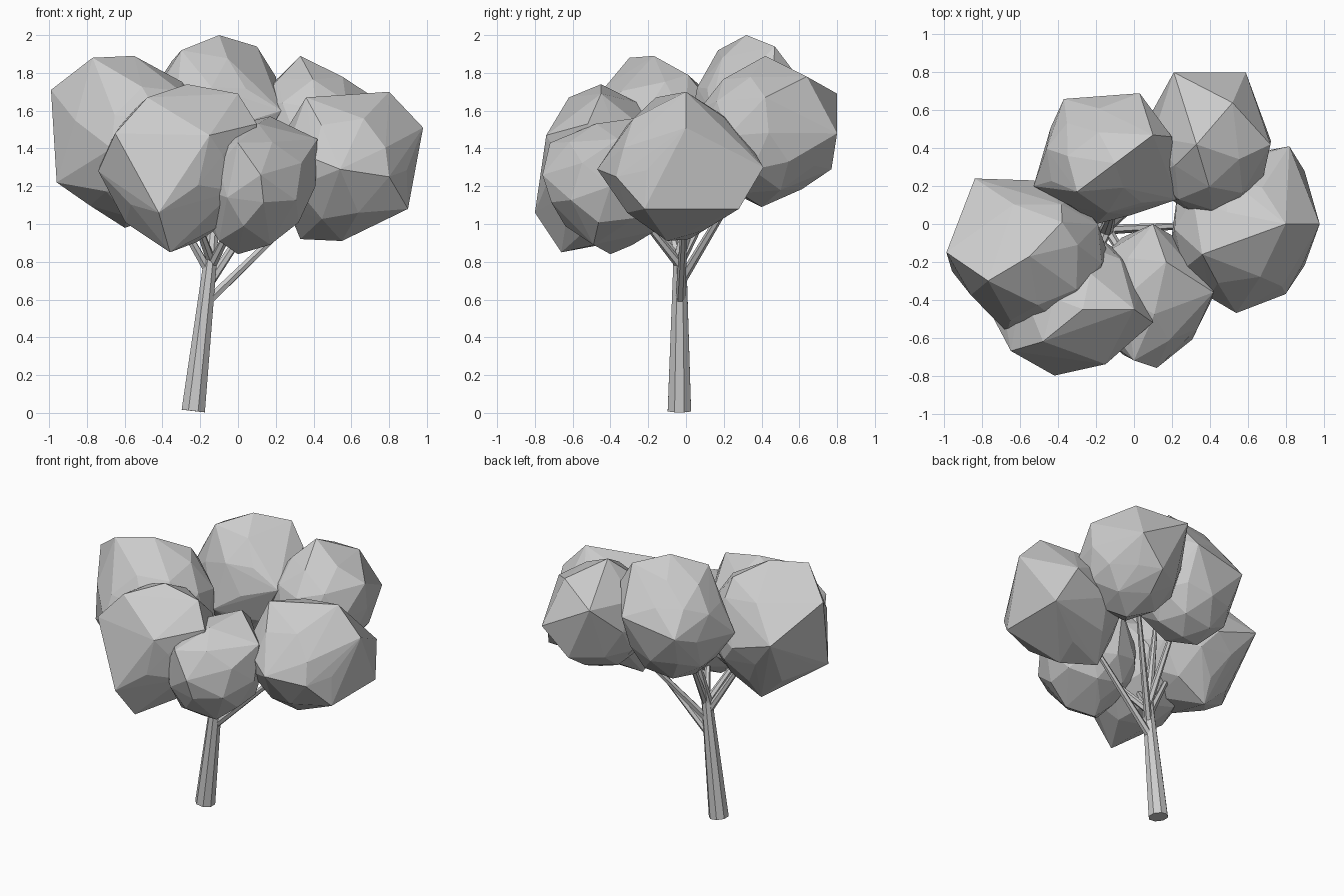
import bpy, bmesh, math, random
from mathutils import Vector, Matrix

if "Cube" in bpy.data.objects:
    bpy.data.objects.remove(bpy.data.objects["Cube"])


def material(name, rgb):
    m = bpy.data.materials.new(name)
    m.diffuse_color = (*rgb, 1.0)
    m.use_nodes = True
    m.node_tree.nodes["Principled BSDF"].inputs["Base Color"].default_value = m.diffuse_color
    return m


GREY = material("plain grey", (0.6, 0.6, 0.6))


def finish(name, bm):
    bmesh.ops.recalc_face_normals(bm, faces=bm.faces)
    me = bpy.data.meshes.new(name)
    bm.to_mesh(me)
    bm.free()
    me.materials.append(GREY)
    ob = bpy.data.objects.new(name, me)
    bpy.context.collection.objects.link(ob)
    return ob


def limb(name, points, radii, sides):
    """Tapered faceted limb: rings across the path, joined and capped."""
    bm = bmesh.new()
    pts = [Vector(p) for p in points]
    rings = []
    for i, p in enumerate(pts):
        d = (pts[min(i + 1, len(pts) - 1)] - pts[max(i - 1, 0)]).normalized()
        if i == 0:
            d = (pts[1] - pts[0]).normalized()
        u = (Vector((1, 0, 0)) - d * d.x).normalized()
        v = d.cross(u)
        ring = []
        for k in range(sides):
            a = 2 * math.pi * (k + 0.5) / sides
            ring.append(bm.verts.new(p + (u * math.cos(a) + v * math.sin(a)) * radii[i]))
        rings.append(ring)
    for lo, hi in zip(rings, rings[1:]):
        for k in range(sides):
            n = (k + 1) % sides
            bm.faces.new((lo[k], lo[n], hi[n], hi[k]))
    bm.faces.new(rings[0][::-1])
    bm.faces.new(rings[-1])
    return finish(name, bm)


def leaf_clump(name, low, high, seed, corners, fill=0.93):
    """Low-poly ball in a box, wrapped together with its main corners."""
    rng = random.Random(seed)
    low, high = Vector(low), Vector(high)
    mid, half = (low + high) / 2, (high - low) / 2
    bm = bmesh.new()
    bmesh.ops.create_icosphere(bm, subdivisions=2, radius=1.0)
    turn = (Matrix.Rotation(rng.uniform(0, 6.28), 3, 'Z')
            @ Matrix.Rotation(rng.uniform(0, 6.28), 3, 'X'))
    cs = [Vector(c) for c in corners]
    for v in list(bm.verts):
        d = turn @ v.co * fill
        v.co = mid + Vector((d.x * half.x, d.y * half.y, d.z * half.z))
        # leave room for clean facets around each main corner
        if any((v.co - c).length < 0.13 for c in cs):
            bm.verts.remove(v)
    for c in cs:
        bm.verts.new(c)
    hull = bmesh.ops.convex_hull(bm, input=bm.verts[:])
    loose = {g for g in hull["geom_interior"] + hull["geom_unused"]
             if isinstance(g, bmesh.types.BMVert)}
    bmesh.ops.delete(bm, geom=list(loose), context='VERTS')
    return finish(name, bm)


# Foliage clumps
leaf_clump("foliage_left", (-0.98, -0.58, 0.98), (-0.10, 0.25, 1.87), 11,
           [(-0.99, -0.15, 1.71), (-0.77, -0.30, 1.88), (-0.55, -0.17, 1.89),
            (-0.38, 0.01, 1.79), (-0.84, 0.24, 1.50), (-0.53, 0.23, 1.40),
            (-0.96, -0.25, 1.22), (-0.67, -0.57, 1.40), (-0.60, 0.00, 0.98)])
leaf_clump("foliage_front", (-0.74, -0.79, 0.86), (0.10, -0.02, 1.72), 12,
           [(-0.42, -0.80, 1.06), (-0.36, -0.66, 0.85), (-0.27, -0.45, 1.74),
            (0.00, -0.45, 1.69), (-0.48, -0.62, 1.67), (-0.74, -0.50, 1.28),
            (-0.65, -0.67, 1.48), (0.10, -0.52, 1.53), (-0.15, -0.74, 1.47)])
leaf_clump("foliage_front_right", (-0.26, -0.76, 0.85), (0.42, 0.00, 1.57), 13,
           [(0.42, -0.36, 1.45), (0.41, -0.40, 1.20), (0.17, -0.49, 0.89),
            (0.00, -0.40, 0.84), (-0.10, -0.50, 0.91), (0.12, -0.76, 1.26),
            (0.10, 0.00, 1.42), (0.00, -0.72, 1.43), (0.25, -0.43, 1.45),
            (0.17, -0.20, 1.57)])
leaf_clump("foliage_right", (0.16, -0.46, 0.92), (0.96, 0.40, 1.68), 14,
           [(0.80, 0.00, 1.70), (0.98, 0.00, 1.51), (0.54, -0.47, 1.29),
            (0.82, 0.41, 1.30), (0.80, -0.37, 1.25), (0.36, -0.16, 1.67),
            (0.55, -0.10, 0.91), (0.90, 0.28, 1.08), (0.90, -0.22, 1.08),
            (0.33, 0.02, 0.92)])
leaf_clump("foliage_back_right", (0.02, 0.02, 1.09), (0.75, 0.79, 1.86), 15,
           [(0.33, 0.42, 1.89), (0.21, 0.80, 1.69), (0.59, 0.80, 1.48),
            (0.72, 0.42, 1.67), (0.52, 0.64, 1.78), (0.42, 0.02, 1.35),
            (0.40, 0.40, 1.09), (0.40, 0.77, 1.29)])
leaf_clump("foliage_back", (-0.52, 0.00, 1.11), (0.23, 0.68, 1.97), 16,
           [(-0.10, 0.32, 2.00), (0.10, 0.47, 1.94), (0.03, 0.69, 1.65),
            (-0.37, 0.66, 1.58), (-0.53, 0.20, 1.50), (0.23, 0.13, 1.60),
            (-0.20, 0.00, 1.40), (-0.30, 0.17, 1.92), (0.20, 0.46, 1.78)])

# Leaning trunk
limb("trunk", [(-0.237, -0.035, 0.01), (-0.145, -0.032, 0.82), (-0.10, 0.10, 1.35)],
     [0.067, 0.037, 0.014], 8)

# Branches: start on the trunk, end inside a clump
branches = {
    "branch_right": ((-0.15, -0.03, 0.60), (0.45, 0.00, 1.18)),
    "branch_back_right": ((-0.15, -0.03, 0.69), (0.28, 0.36, 1.34)),
    "branch_front_right": ((-0.14, -0.03, 0.78), (0.04, -0.32, 1.14)),
    "branch_front": ((-0.14, -0.03, 0.80), (-0.28, -0.35, 1.18)),
    "branch_left": ((-0.15, -0.03, 0.74), (-0.46, -0.14, 1.28)),
    "branch_back": ((-0.14, -0.03, 0.80), (-0.16, 0.28, 1.42)),
}
for name, (a, b) in branches.items():
    limb(name, [a, b], [0.026, 0.014], 6)
